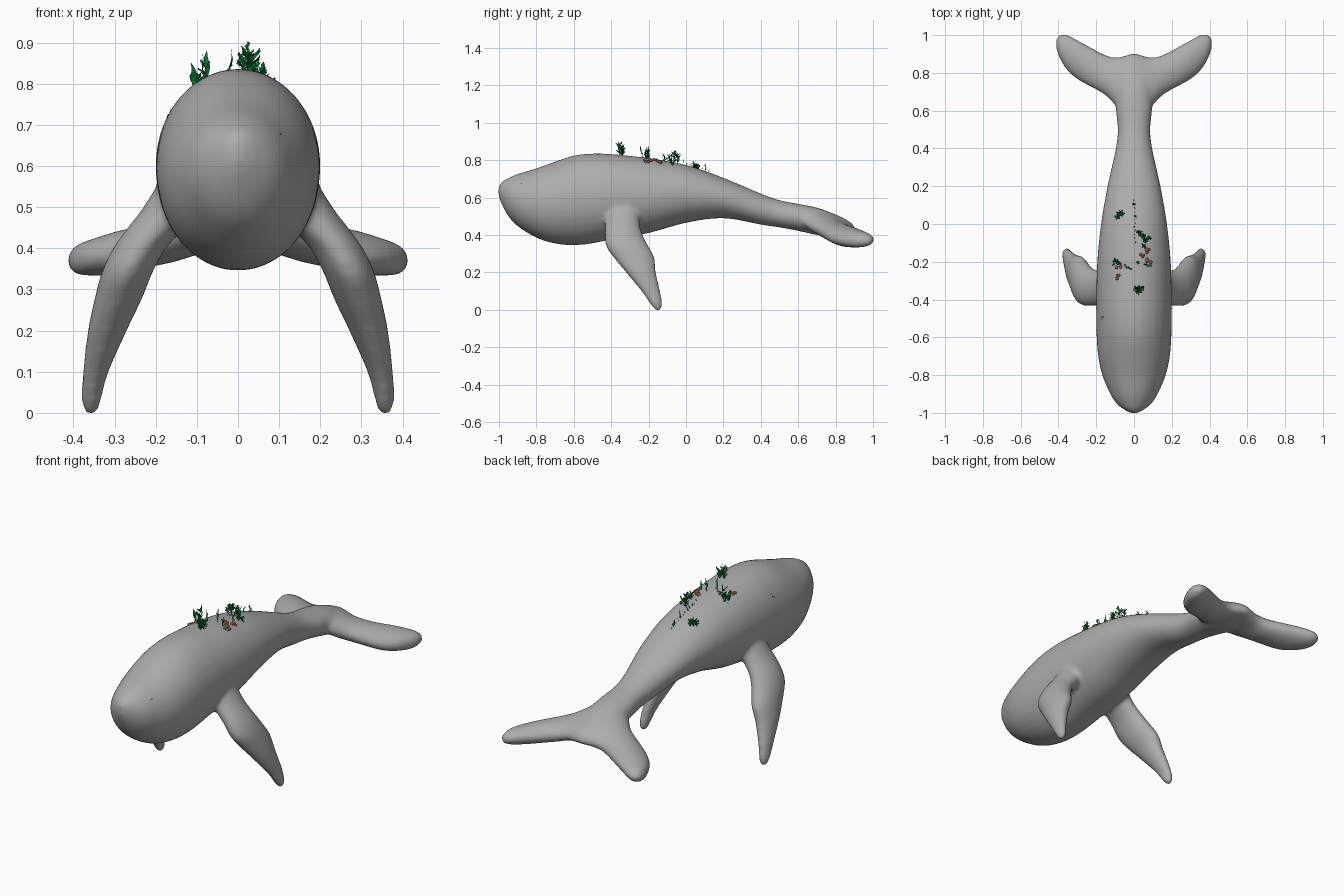
import bpy, bmesh, math, random
from mathutils import Vector

if "Cube" in bpy.data.objects:
    bpy.data.objects.remove(bpy.data.objects["Cube"])

random.seed(7)


def material(name, rgb):
    m = bpy.data.materials.new(name)
    m.diffuse_color = (*rgb, 1)
    m.use_nodes = True
    m.node_tree.nodes["Principled BSDF"].inputs["Base Color"].default_value = m.diffuse_color
    return m


GREY = material("whale grey", (0.42, 0.42, 0.42))
GREEN = material("kelp green", (0.004, 0.19, 0.04))
DARK = material("dark weed", (0.008, 0.075, 0.025))
BROWN = material("shell brown", (0.30, 0.09, 0.05))
PALE = material("pale sponge", (0.11, 0.20, 0.11))


def smooth_rows(rows, steps=4):
    """Catmull-Rom interpolation of a table of section values."""
    out = []
    for i in range(len(rows) - 1):
        a, b, c, d = (rows[max(i - 1, 0)], rows[i], rows[i + 1],
                      rows[min(i + 2, len(rows) - 1)])
        for s in range(steps):
            t = s / steps
            out.append([0.5 * (2 * q + (r - p) * t + (2 * p - 5 * q + 4 * r - w) * t * t
                               + (3 * q - p - 3 * r + w) * t ** 3)
                        for p, q, r, w in zip(a, b, c, d)])
    out.append(list(rows[-1]))
    return out


def loft(bm, sections, n=32):
    """Closed skin through elliptical sections (centre, u axis, v axis)."""
    rings = []
    for c, u, v in sections:
        rings.append([bm.verts.new(Vector(c) + Vector(u) * math.cos(k * math.tau / n)
                                   + Vector(v) * math.sin(k * math.tau / n))
                      for k in range(n)])
    for a, b in zip(rings, rings[1:]):
        for k in range(n):
            bm.faces.new((a[k], a[(k + 1) % n], b[(k + 1) % n], b[k]))
    bm.faces.new(rings[0])
    bm.faces.new(rings[-1])


def finish(bm, name, mats):
    me = bpy.data.meshes.new(name)
    bm.to_mesh(me)
    bm.free()
    ob = bpy.data.objects.new(name, me)
    bpy.context.collection.objects.link(ob)
    for m in mats:
        me.materials.append(m)
    return ob


# Trunk sections: y, top z, bottom z, half width
TRUNK = smooth_rows([
    (-1.003, .66, .61, .012), (-.985, .685, .563, .05), (-.95, .705, .50, .093),
    (-.9, .727, .447, .126), (-.8, .757, .385, .168), (-.7, .793, .354, .19),
    (-.6, .825, .345, .198), (-.5, .836, .355, .2), (-.4, .833, .375, .2),
    (-.2, .812, .41, .195), (0, .775, .465, .175), (.2, .706, .49, .141),
    (.4, .622, .455, .097), (.5, .587, .44, .087), (.6, .567, .422, .096),
    (.7, .547, .40, .10), (.8, .51, .395, .085), (.89, .46, .415, .04)])

# Tail flukes: x, front y, back y, mid z, half thickness, backward slope
HALF_FLUKE = [(.05, .61, .892, .462, .056, .25), (.1, .63, .882, .445, .056, .2),
              (.15, .68, .895, .425, .055, .15), (.2, .71, .92, .411, .053, .1),
              (.3, .765, .975, .388, .052, 0), (.36, .82, 1.005, .377, .044, 0),
              (.395, .88, 1.002, .372, .035, 0), (.413, .93, .98, .37, .014, 0)]
FLUKE = smooth_rows([(-r[0], *r[1:]) for r in reversed(HALF_FLUKE)]
                    + [(0, .6, .905, .47, .055, .25)] + HALF_FLUKE)

# Flippers: z, inner x, outer x, front y, back y
FLIPPER = smooth_rows([
    (.58, .07, .18, -.41, -.26), (.5, .10, .23, -.43, -.25), (.45, .13, .268, -.435, -.245),
    (.4, .175, .304, -.435, -.23), (.34, .208, .332, -.428, -.2),
    (.28, .232, .348, -.388, -.168), (.2, .27, .365, -.322, -.16),
    (.1, .314, .377, -.24, -.137), (.04, .33, .381, -.198, -.127),
    (.008, .338, .377, -.175, -.13), (-.006, .35, .366, -.16, -.14)])

# Whale skin: trunk, flukes and flippers fused into one smooth surface
bm = bmesh.new()
loft(bm, [((0, y, (t + b) / 2), (w, 0, 0), (0, 0, (t - b) / 2)) for y, t, b, w in TRUNK])
loft(bm, [((x, (f + b) / 2, z), (0, (b - f) / 2, -s * (b - f) / 2), (0, 0, h))
          for x, f, b, z, h, s in FLUKE])
for side in (-1, 1):
    loft(bm, [((side * (i + o) / 2, (f + b) / 2, z), ((o - i) / 2, 0, 0), (0, (b - f) / 2, 0))
              for z, i, o, f, b in FLIPPER])
bmesh.ops.recalc_face_normals(bm, faces=bm.faces)
whale = finish(bm, "whale_body", [GREY])
fuse = whale.modifiers.new("fuse", 'REMESH')
fuse.mode = 'VOXEL'
fuse.voxel_size = 0.01
fuse.use_smooth_shade = True
relax = whale.modifiers.new("relax", 'SMOOTH')
relax.factor = 0.5
relax.iterations = 14


def on_back(x, y):
    """Point on the upper skin above x, y."""
    for a, b in zip(TRUNK, TRUNK[1:]):
        if a[0] <= y <= b[0]:
            k = (y - a[0]) / (b[0] - a[0])
            _, t, bt, w = [p + (q - p) * k for p, q in zip(a, b)]
            return Vector((x, y, (t + bt) / 2 + (t - bt) / 2 * math.sqrt(max(0, 1 - (x / w) ** 2))))


def blade(bm, base, tip, width, mat=0, segs=6):
    """Wavy ribbon leaf from base to tip, pointed at both ends."""
    ang = random.uniform(0, math.tau)
    rows = []
    for i in range(segs + 1):
        t = i / segs
        a = ang + t * 0.9
        side = Vector((math.cos(a), math.sin(a), 0)) * width * (0.1 + math.sin(math.pi * t))
        wave = 0.004 * math.sin(ang + t * 6) * math.sin(math.pi * t)
        mid = base.lerp(tip, t) + Vector((wave, -wave, 0))
        rows.append((bm.verts.new(mid - side), bm.verts.new(mid + side)))
    for a, b in zip(rows, rows[1:]):
        bm.faces.new((a[0], a[1], b[1], b[0])).material_index = mat


def frond(bm, x, y, height, leaf, pairs):
    """Thin stalk with leaves rising outward along it."""
    base = on_back(x, y) - Vector((0, 0, .003))
    top = base + Vector((random.uniform(-.008, .008), random.uniform(-.008, .008), height))
    blade(bm, base, top, .003)
    for i in range(pairs * 2):
        start = base.lerp(top, .05 + .7 * i / (pairs * 2))
        a = i * 2.4 + random.uniform(-.4, .4)
        out = Vector((math.cos(a) * .55, math.sin(a) * .55, random.uniform(.5, .9)))
        blade(bm, start, start + out * leaf, leaf * .17, 1 if i % 6 == 5 else 0, 4)


# Kelp fronds: x, y, height, leaf length, leaf pairs
bm = bmesh.new()
for spec in [(.025, -.355, .08, .034, 6), (.035, -.34, .055, .036, 5), (.01, -.345, .04, .03, 4),
             (-.08, -.205, .08, .028, 4), (-.095, -.195, .045, .028, 3),
             (.03, -.045, .07, .03, 4), (.045, -.065, .075, .03, 5), (.06, -.085, .055, .03, 4),
             (.05, -.115, .05, .024, 3), (.08, -.07, .04, .024, 3),
             (.06, -.215, .055, .02, 3), (.02, -.205, .075, .018, 3), (-.02, -.235, .07, .014, 2),
             (-.08, .05, .04, .032, 5), (-.065, .06, .035, .03, 4), (-.09, .035, .03, .028, 4),
             (0, .105, .045, .014, 3), (.005, .04, .045, .014, 2)]:
    frond(bm, *spec)
# Two broad curling leaves on the left flank of the back
for x, y, dx, h in [(-.1, -.215, -.014, .065), (-.105, -.205, -.008, .045), (-.08, -.2, .004, .085)]:
    p = on_back(x, y)
    blade(bm, p, p + Vector((dx, 0, h)), .008)
finish(bm, "kelp", [GREEN, DARK])

# Thin weed strands along the spine
bm = bmesh.new()
for i in range(12):
    p = on_back(random.uniform(0, .008), -.1 + i * .02)
    blade(bm, p, p + Vector((random.uniform(-.006, .006), .01, random.uniform(.01, .03))), .002, 0, 4)
finish(bm, "spine_weed", [DARK])


def lumps(name, mat, spots, count, spread, size):
    """Clusters of small shells sitting on the back."""
    bm = bmesh.new()
    for x, y in spots:
        for _ in range(count):
            p = on_back(x + random.uniform(-1, 1) * spread, y + random.uniform(-1, 1) * spread)
            geo = bmesh.ops.create_icosphere(bm, subdivisions=2, radius=size * random.uniform(.7, 1.1))
            bmesh.ops.translate(bm, verts=geo["verts"], vec=p)
    for f in bm.faces:
        f.smooth = True
    finish(bm, name, [mat])


lumps("brown_shells", BROWN, [(.045, -.17), (.07, -.145), (.078, -.195), (-.08, -.23), (-.085, -.28)],
      3, .012, .01)
lumps("pale_sponges", PALE, [(.08, -.22), (-.04, -.225)], 3, .01, .007)
lumps("barnacles", DARK, [(-.172, -.5)], 4, .01, .002)
lumps("nose_barnacles", GREY, [(.1, -.88)], 2, .01, .002)
